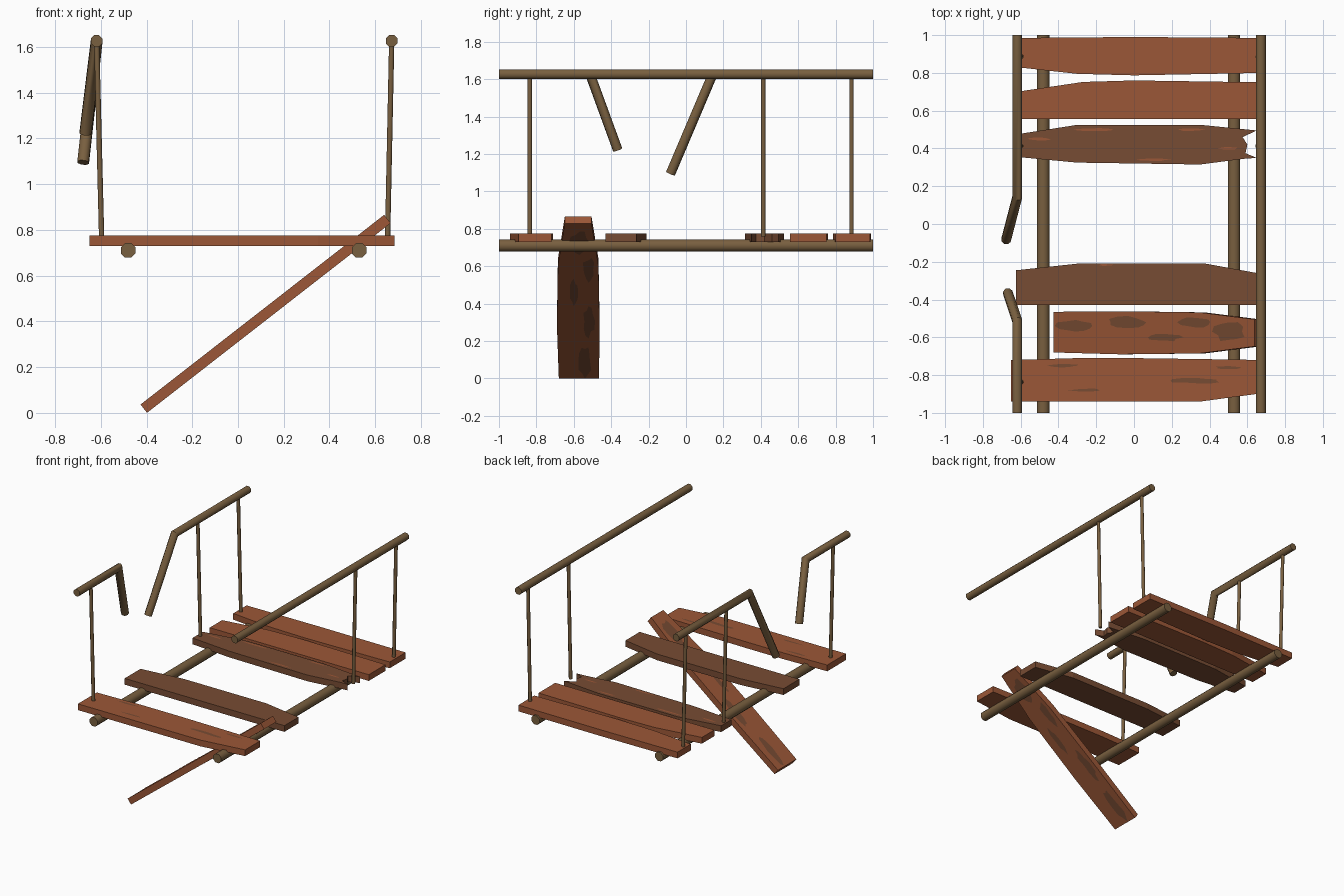
import bpy, bmesh, math, random
from mathutils import Vector, Matrix

random.seed(4)
cube = bpy.data.objects.get("Cube")
if cube:
    bpy.data.objects.remove(cube)


def material(name, rgb):
    m = bpy.data.materials.new(name)
    m.use_nodes = True
    m.diffuse_color = (*rgb, 1)
    bsdf = m.node_tree.nodes["Principled BSDF"]
    bsdf.inputs["Base Color"].default_value = (*rgb, 1)
    bsdf.inputs["Roughness"].default_value = 0.9
    return m


RED = material("red_wood", (0.33, 0.095, 0.038))
BROWN = material("weathered_wood", (0.185, 0.072, 0.033))
POLE = material("pole_wood", (0.19, 0.115, 0.05))


def finish(name, bm, mats, smooth=False):
    mesh = bpy.data.meshes.new(name)
    bm.to_mesh(mesh)
    bm.free()
    for m in mats:
        mesh.materials.append(m)
    ob = bpy.data.objects.new(name, mesh)
    bpy.context.collection.objects.link(ob)
    if smooth:
        bpy.ops.object.select_all(action="DESELECT")
        ob.select_set(True)
        bpy.context.view_layer.objects.active = ob
        bpy.ops.object.shade_smooth_by_angle(angle=math.radians(50))
    return ob


def pole(name, path, r, sides=8):
    """Sweep a round section along a path, mitring the bends."""
    pts = [Vector(p) for p in path]
    dirs = [(b - a).normalized() for a, b in zip(pts, pts[1:])]
    u = dirs[0].cross(Vector((1, 0, 0))).normalized()
    v = dirs[0].cross(u)
    angles = [math.tau * (i + 0.5) / sides for i in range(sides)]
    ring = [pts[0] + r * (math.cos(a) * u + math.sin(a) * v) for a in angles]
    bm = bmesh.new()
    rings = [[bm.verts.new(p) for p in ring]]
    for i, d in enumerate(dirs):
        end = pts[i + 1]
        n = (d + dirs[i + 1]).normalized() if i + 1 < len(dirs) else d
        ring = [p + d * ((end - p).dot(n) / d.dot(n)) for p in ring]
        rings.append([bm.verts.new(p) for p in ring])
    for a, b in zip(rings, rings[1:]):
        for i in range(sides):
            j = (i + 1) % sides
            bm.faces.new((a[i], a[j], b[j], b[i]))
    bm.faces.new(rings[0])
    bm.faces.new(rings[-1])
    bmesh.ops.recalc_face_normals(bm, faces=bm.faces)
    return finish(name, bm, [POLE], True)


THICK = 0.046


def blob(bm, cx, cy, length, width, z):
    """Ragged flat patch of the second colour."""
    n = 12
    verts = []
    for i in range(n):
        a = math.tau * i / n
        k = random.uniform(0.65, 1.0) / 2
        verts.append(bm.verts.new((cx + length * k * math.cos(a),
                                   cy + width * k * math.sin(a), z)))
    f = bm.faces.new(verts if z > 0 else verts[::-1])
    f.material_index = 1


def plank(name, outline, mats, patches=(), both=False, matrix=None):
    """Extrude an outline; patches are (x, y, length, width)."""
    bm = bmesh.new()
    f = bm.faces.new([bm.verts.new((x, y, -THICK / 2)) for x, y in outline])
    out = bmesh.ops.extrude_face_region(bm, geom=[f])
    bmesh.ops.translate(bm, vec=(0, 0, THICK),
                        verts=[g for g in out["geom"] if isinstance(g, bmesh.types.BMVert)])
    bmesh.ops.recalc_face_normals(bm, faces=bm.faces)
    for p in patches:
        blob(bm, *p, THICK / 2 + 0.002)
        if both:
            blob(bm, *p, -THICK / 2 - 0.002)
    ob = finish(name, bm, mats)
    ob.matrix_world = matrix or Matrix.Translation((0, 0, 0.753))
    return ob


# Bearer poles under the deck
for side, x in (("right", -0.48), ("left", 0.53)):
    pole(f"bearer_{side}", [(x, -1, 0.711), (x, 1, 0.711)], 0.035)

# Hand rails: one whole, one snapped in two with hanging ends
pole("handrail_left", [(0.672, -1, 1.627), (0.672, 1, 1.627)], 0.028)
pole("handrail_right_back",
     [(-0.618, 1, 1.627), (-0.618, 0.143, 1.627), (-0.677, -0.083, 1.095)], 0.027)
pole("handrail_right_front",
     [(-0.618, -1, 1.627), (-0.618, -0.513, 1.627), (-0.668, -0.365, 1.222)], 0.027)

# Thin uprights
for y in (-0.835, 0.413, 0.885):
    pole("upright_right", [(-0.618, y, 1.62), (-0.596, y, 0.75)], 0.0125)
for y in (0.413, 0.885):
    pole("upright_left", [(0.672, y, 1.62), (0.654, y, 0.76)], 0.0125)

# Deck planks, back to front
plank("plank_back", [(-.62, .83), (-.3, .795), (0, .787), (.68, .8), (.68, .985),
                     (0, .99), (-.62, .985)], [RED, BROWN])
plank("plank_second", [(-.62, .555), (.68, .555), (.68, .75), (0, .76), (-.27, .752),
                       (-.62, .7)], [RED, BROWN])
plank("plank_broken", [(-.62, .355), (-.3, .325), (.35, .315), (.58, .345), (.65, .35),
                       (.59, .375), (.6, .42), (.575, .46), (.65, .495), (.35, .525),
                       (-.3, .525), (-.62, .475)], [BROWN, RED],
      [(-.2, .5, .25, .02), (-.5, .45, .14, .018), (.3, .5, .18, .015),
       (.1, .34, .2, .015), (.5, .4, .12, .018)])
plank("plank_fourth", [(-.625, -.43), (.68, -.43), (.68, -.265), (.38, -.21),
                       (-.3, -.21), (-.625, -.245)], [BROWN, RED],
      [(-.15, -.217, .1, .01)])
plank("plank_front", [(-.65, -.94), (.35, -.94), (.685, -.895), (.685, -.72), (0, -.71),
                      (-.3, -.71), (-.65, -.72)], [RED, BROWN],
      [(.33, -.83, .3, .035), (-.38, -.75, .2, .02), (-.25, -.88, .2, .02),
       (.5, -.76, .16, .02)])

# Fallen plank leaning through the gap
tilt = Matrix.Translation((-0.412, 0, 0.0185)) @ Matrix.Rotation(math.radians(-37.9), 4, "Y")
plank("plank_fallen", [(0, -.68), (.45, -.69), (.98, -.685), (1.35, -.648), (1.35, -.505),
                       (.98, -.468), (.45, -.462), (0, -.465)], [RED, BROWN],
      [(.15, -.54, .3, .08), (.5, -.52, .3, .07), (.75, -.6, .25, .05),
       (.95, -.52, .25, .07), (1.18, -.57, .25, .12)], True, tilt)
